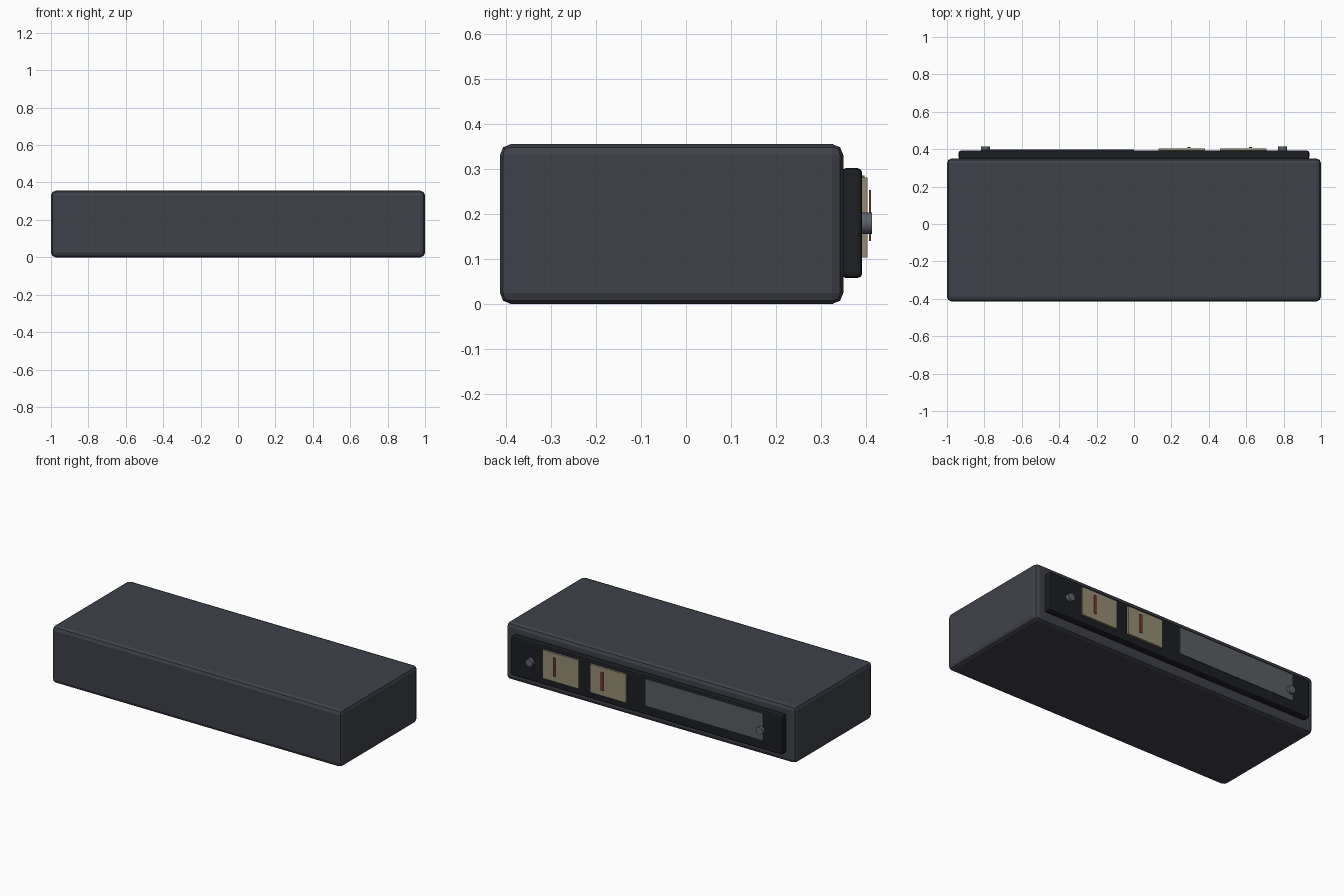
import bpy, math

if "Cube" in bpy.data.objects:
    bpy.data.objects.remove(bpy.data.objects["Cube"])


def material(name, rgb):
    m = bpy.data.materials.new(name)
    m.diffuse_color = (*rgb, 1)
    m.use_nodes = True
    m.node_tree.nodes["Principled BSDF"].inputs["Base Color"].default_value = m.diffuse_color
    return m


CASE = material("dark_slate", (0.05, 0.053, 0.068))
BLACK = material("black_plastic", (0.012, 0.013, 0.016))
CREAM = material("cream_face", (0.30, 0.26, 0.17))
GREY = material("label_grey", (0.10, 0.11, 0.125))
RED = material("needle_red", (0.22, 0.04, 0.035))
STEEL = material("screw_steel", (0.11, 0.12, 0.14))


def bevel(ob, width, segments):
    if width:
        mod = ob.modifiers.new("bevel", 'BEVEL')
        mod.width = width
        mod.segments = segments
        mod.limit_method = 'ANGLE'


def box(name, x, y, z, mat, width=0.0, segments=2):
    """Box from (min, max) ranges on each axis."""
    bpy.ops.mesh.primitive_cube_add(
        size=1, location=[(a + b) / 2 for a, b in (x, y, z)])
    ob = bpy.context.object
    ob.name = name
    ob.scale = [b - a for a, b in (x, y, z)]
    bpy.ops.object.transform_apply(location=False, rotation=False, scale=True)
    ob.data.materials.append(mat)
    bevel(ob, width, segments)
    return ob


# Main case and the raised panel on its back
box("case_body", (-1, 1), (-0.414, 0.35), (0, 0.356), CASE, 0.025, 2)
box("back_panel", (-0.937, 0.937), (0.345, 0.392), (0.058, 0.302), BLACK, 0.01, 2)

# Two meters with needles
for i, (cx, nx) in enumerate(((0.256, 0.294), (0.585, 0.623)), 1):
    box(f"meter_face_{i}", (cx - 0.124, cx + 0.124), (0.388, 0.404),
        (0.104, 0.281), CREAM)
    box(f"meter_needle_{i}", (nx - 0.008, nx + 0.008), (0.407, 0.412),
        (0.14, 0.254), RED)

# Blank label plate
box("label_plate", (-0.81, 0.0), (0.388, 0.397), (0.12, 0.286), GREY)

# Panel screws
for side, cx in (("left", -0.795), ("right", 0.795)):
    bpy.ops.mesh.primitive_cylinder_add(
        vertices=16, radius=0.024, depth=0.026,
        location=(cx, 0.401, 0.18), rotation=(math.pi / 2, 0, 0))
    screw = bpy.context.object
    screw.name = f"panel_screw_{side}"
    screw.data.materials.append(STEEL)
    bpy.ops.object.shade_smooth_by_angle(angle=math.radians(30))
